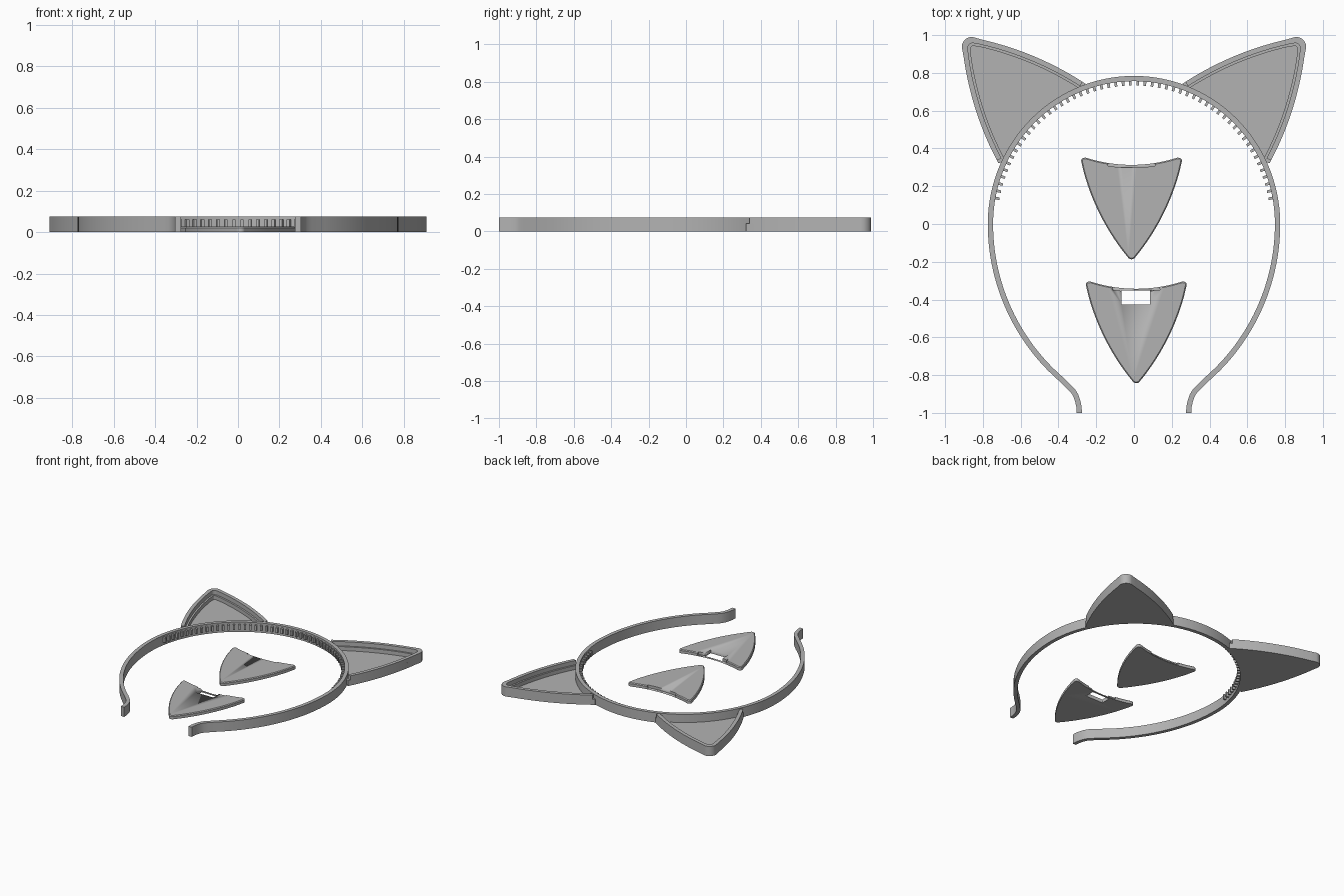
import bpy, bmesh, math
from mathutils import Vector, Matrix

if "Cube" in bpy.data.objects:
    bpy.data.objects.remove(bpy.data.objects["Cube"])

grey = bpy.data.materials.new("plain grey")
grey.diffuse_color = (0.45, 0.45, 0.45, 1)
grey.use_nodes = True
grey.node_tree.nodes["Principled BSDF"].inputs["Base Color"].default_value = grey.diffuse_color
H = 0.075  # overall height


def prism(name, pts, z0, z1, chamfer=0.0):
    """Extrude a flat outline between two heights, optionally chamfering the top."""
    bm = bmesh.new()
    base = bm.faces.new([bm.verts.new((x, y, z0)) for x, y in pts])
    ext = bmesh.ops.extrude_face_region(bm, geom=[base])["geom"]
    bmesh.ops.translate(bm, vec=(0, 0, z1 - z0),
                        verts=[g for g in ext if isinstance(g, bmesh.types.BMVert)])
    bmesh.ops.recalc_face_normals(bm, faces=bm.faces)
    if chamfer:
        edges = [e for e in bm.edges if all(v.co.z > z1 - 1e-5 for v in e.verts)]
        bmesh.ops.bevel(bm, geom=edges, offset=chamfer, segments=1, affect='EDGES')
    return finish(name, bm)


def finish(name, bm):
    me = bpy.data.meshes.new(name)
    bm.to_mesh(me)
    bm.free()
    ob = bpy.data.objects.new(name, me)
    bpy.context.collection.objects.link(ob)
    me.materials.append(grey)
    bpy.ops.object.select_all(action='DESELECT')
    ob.select_set(True)
    bpy.context.view_layer.objects.active = ob
    bpy.ops.object.shade_smooth_by_angle(angle=math.radians(30))
    return ob


def cut(ob, cutter):
    mod = ob.modifiers.new("cut", 'BOOLEAN')
    mod.object, mod.operation, mod.solver = cutter, 'DIFFERENCE', 'EXACT'
    bpy.context.view_layer.objects.active = ob
    bpy.ops.object.modifier_apply(modifier=mod.name)
    bpy.data.objects.remove(cutter)


def arc(r, a0, a1, n, cx=0, cy=0):
    return [(cx + r * math.cos(math.radians(a0 + (a1 - a0) * i / n)),
             cy + r * math.sin(math.radians(a0 + (a1 - a0) * i / n))) for i in range(n + 1)]


# headband: upper arc, wider lower arc, then outward-flicked end
half = [(0.76 * math.sin(a), 0.77 * math.cos(a))
        for a in [math.pi / 2 * i / 40 for i in range(41)]]
R = 1.09
half += [(0.76 - R + math.sqrt(R * R - y * y), y) for y in [-0.83 * i / 24 for i in range(1, 25)]]
half += [(0.346, -0.861), (0.324, -0.882), (0.308, -0.908), (0.297, -0.94),
         (0.291, -0.97), (0.29, -1.0)]
path = [Vector((-x, y)) for x, y in reversed(half[1:])] + [Vector(p) for p in half]
outer, inner = [], []
for i, p in enumerate(path):
    t = (path[min(i + 1, len(path) - 1)] - path[max(i - 1, 0)]).normalized()
    if i in (0, len(path) - 1):
        t = Vector((0, 1 if i == 0 else -1))
    n = Vector((-t.y, t.x)) * 0.014
    outer.append(p + n)
    inner.append(p - n)
prism("headband", [tuple(p) for p in outer + inner[::-1]], 0, H)

# comb teeth along the inside of the band
bm = bmesh.new()
for k in range(54):
    a = math.radians(10.5 + 3.0 * k)
    rad = Vector((0.747 * math.cos(a) * 0.988, 0.747 * math.sin(a), 0.043))
    m = Matrix.Translation(rad) @ Matrix.Rotation(a, 4, 'Z') @ Matrix.Diagonal((0.028, 0.014, 0.038, 1))
    bmesh.ops.create_cube(bm, size=1, matrix=m)
finish("comb_teeth", bm)

# ear outline in a frame whose +v axis points out through the ear tip
A, T = Vector((0.312, 0.722)), Vector((0.045, 1.293))
NRM = Vector((0.907, 0.42))


def ear_side(d, t0=0.0):
    """Open outline from right base, over the rounded tip, to left base, inset by d."""
    pts = []
    for i in range(17):
        t = t0 + (1 - t0) * i / 16
        pts.append(A.lerp(T, t) + NRM * (0.03 * 4 * t * (1 - t) - d))
    r = max(0.052 - d, 0.008)
    a0 = 38
    tip_v = 1.272 + 0.052 - d * 1.25 - r
    tip = arc(r, a0, 90, 5, 0, tip_v)
    right = [tuple(p) for p in pts if p.x > tip[0][0] and p.y < tip[0][1]] if d > 0.03 else \
        [tuple(p) for p in pts[:-1]]
    right += tip
    return right + [(-u, v) for u, v in reversed(right[:-1])]


def place(pts, sgn):
    a = math.radians(-42.5)
    c, s = math.cos(a), math.sin(a)
    return [(sgn * (u * c - v * s), u * s + v * c) for u, v in pts]


for side, sgn in (("right", 1), ("left", -1)):
    # thin floor closed by an arc inside the band
    floor = ear_side(0) + arc(0.768, 112, 68, 24)
    prism(side + "_ear_floor", place(floor, sgn), 0, 0.012)
    # lower wall with the ledge the cover rests on
    prism(side + "_ear_ledge", place(ear_side(0) + ear_side(0.04)[::-1], sgn), 0.012, 0.042)
    # upper wall, stopping just short of the band
    prism(side + "_ear_wall", place(ear_side(0, 0.03) + ear_side(0.027, 0.03)[::-1], sgn), 0.042, H)


def cover(name, cx, top, hole):
    """Loose ear cover: concave edge towards the back, tip towards the front."""
    a, t = Vector((0.262, 0.005)), Vector((0.022, 0.487))
    nrm = Vector((t.y - a.y, a.x - t.x)).normalized()
    right = []
    for i in range(1, 15):
        k = i / 15
        right.append(tuple(a.lerp(t, k) + nrm * 0.03 * 4 * k * (1 - k)))
    right += arc(0.024, 28, 90, 5, 0, 0.476)
    # rounded corner next to the concave edge
    right = arc(0.016, -100, 20, 5, 0.251, -0.022) + right
    left = [(-u, v) for u, v in reversed(right[:-1])]
    edge = arc(0.785, 108, 72, 20, 0, -0.785)
    outline = [(cx + u, top - v) for u, v in right + left + edge]
    ob = prism(name, outline, 0, 0.027, 0.006)
    # shallow step along the middle of the concave edge
    step = arc(0.80, 99, 81, 10, 0, -0.785) + arc(0.74, 81, 99, 10, 0, -0.785)
    cut(ob, prism("step_cutter", [(cx + u, top - v) for u, v in step], 0.007, 0.1))
    if hole:
        x0, x1, y0, y1 = -0.065, 0.085, -0.425, -0.352
        cut(ob, prism("slot_cutter", [(x0, y0), (x1, y0), (x1, y1), (x0, y1)], -0.1, 0.1))


cover("plain_ear_cover", -0.013, 0.313, False)
cover("slotted_ear_cover", 0.012, -0.343, True)
